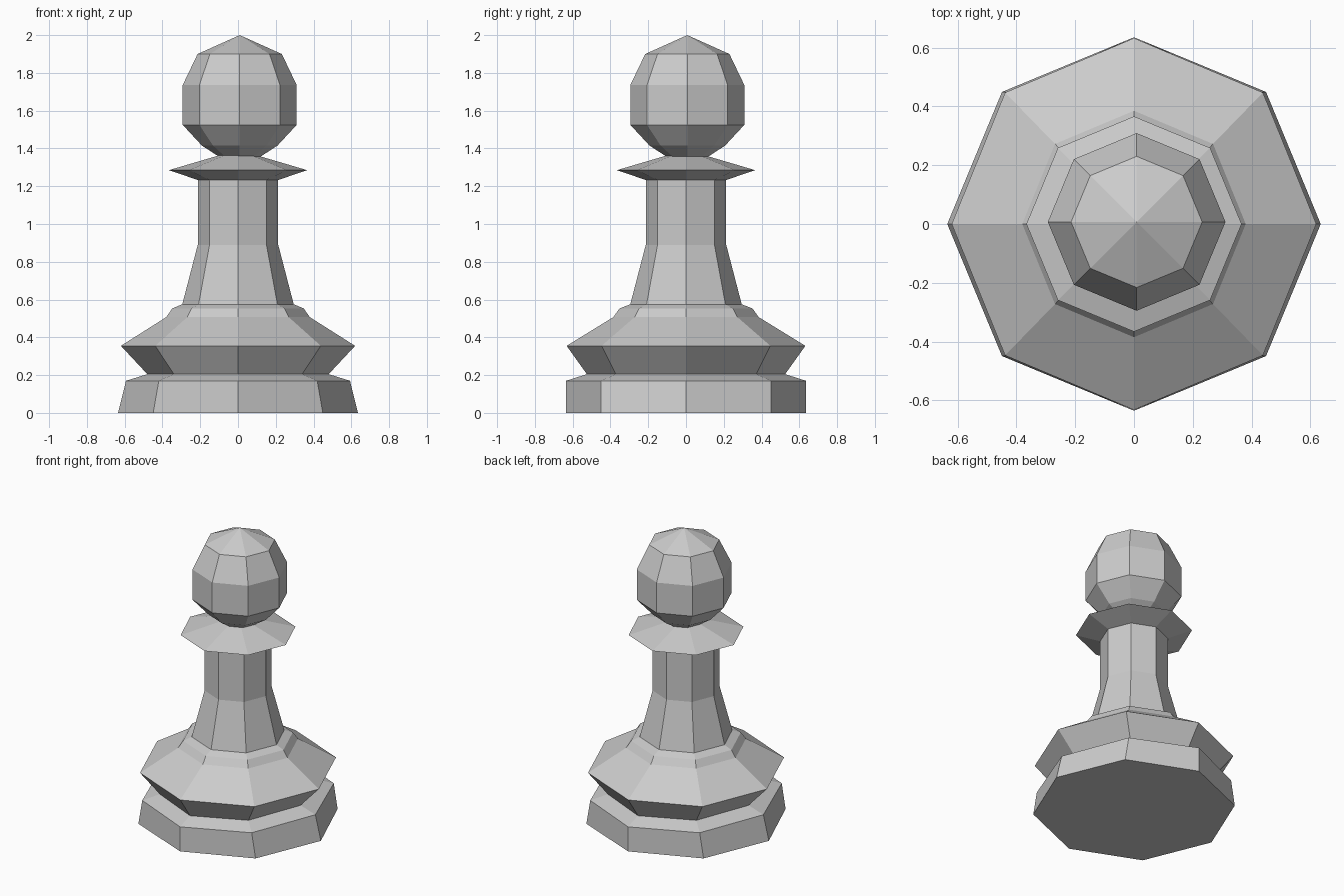
import bpy, bmesh
from math import cos, sin, pi

if "Cube" in bpy.data.objects:
    bpy.data.objects.remove(bpy.data.objects["Cube"])

SIDES = 8


def lathe(name, rings, centre=(0, 0), cap_bottom=False):
    """Stack octagonal rings (z, x radius, y radius); a zero radius makes a tip."""
    bm = bmesh.new()
    loops = []
    for z, rx, ry in rings:
        n = SIDES if rx else 1
        loops.append([bm.verts.new((centre[0] + rx * cos(2 * pi * i / SIDES),
                                    centre[1] + ry * sin(2 * pi * i / SIDES), z))
                      for i in range(n)])
    for low, high in zip(loops, loops[1:]):
        for i in range(SIDES):
            j = (i + 1) % SIDES
            if len(high) == 1:
                bm.faces.new((low[i], low[j], high[0]))
            else:
                bm.faces.new((low[i], low[j], high[j], high[i]))
    if cap_bottom:
        bm.faces.new(loops[0][::-1])
    bmesh.ops.recalc_face_normals(bm, faces=bm.faces)
    mesh = bpy.data.meshes.new(name)
    bm.to_mesh(mesh)
    bm.free()
    obj = bpy.data.objects.new(name, mesh)
    bpy.context.collection.objects.link(obj)
    return obj


def round_rings(*pairs):
    return [(z, r, r) for z, r in pairs]


# Foot plinth, narrowing sideways only, with its waist and flared skirt
lathe("base", [(0, 0.635, 0.635), (0.17, 0.593, 0.635), (0.205, 0.48, 0.525),
               (0.355, 0.62, 0.632), (0.507, 0.38, 0.385),
               (0.553, 0.348, 0.352), (0.575, 0.295, 0.295)], cap_bottom=True)

# Tapered neck
lathe("neck", round_rings((0.575, 0.295), (0.89, 0.213), (1.233, 0.213)))

# Thin sharp collar
lathe("collar", round_rings((1.233, 0.213), (1.285, 0.366), (1.362, 0.105)))

# Faceted ball head, very slightly off centre
lathe("head", round_rings((1.35, 0.10), (1.415, 0.20), (1.525, 0.302),
                          (1.735, 0.302), (1.90, 0.223), (2.0, 0)),
      centre=(0.009, 0.007))
